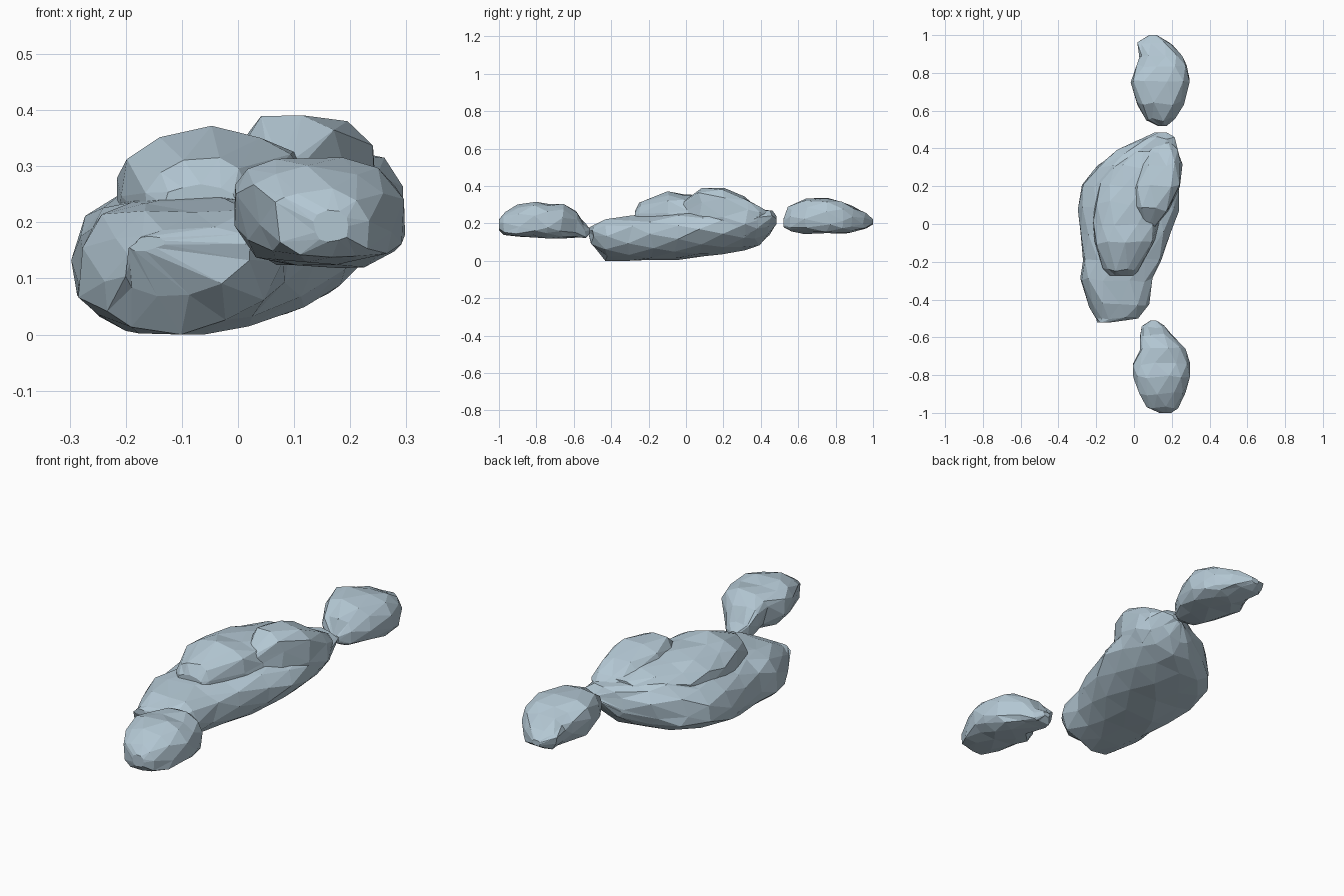
import bpy, bmesh, math, random

random.seed(7)
stone = bpy.data.materials.new("pale_blue_grey_stone")
stone.diffuse_color = (0.45, 0.57, 0.65, 1)


def spow(v, p):
    return math.copysign(abs(v) ** p, v)


def rock(name, sections, n=12, tilt=0.0, jitter=0.008, top=0.75, under=0.75, shear=0.0):
    """Loft rough rounded sections (y, left, right, bottom, top) into a faceted rock."""
    bm = bmesh.new()
    rings = []
    for i, (y, xl, xr, zb, zt) in enumerate(sections):
        edge = i in (0, len(sections) - 1)
        j = jitter * (0.4 if edge else 1)
        ring = []
        for k in range(n):
            a = 2 * math.pi * (k + 0.5 * (i % 2)) / n
            p = top if math.sin(a) >= 0 else under
            c, s = spow(math.cos(a), p), spow(math.sin(a), p)
            x = (xl + xr) / 2 + (xr - xl) / 2 * c + random.uniform(-j, j)
            x += shear * min(s, 0)
            z = (zb + zt) / 2 + (zt - zb) / 2 * s + random.uniform(-j, j)
            z += tilt * c * (1 - abs(s)) * (0 if edge else 1)
            yy = y + (0 if edge else random.uniform(-1.8 * j, 1.8 * j))
            ring.append(bm.verts.new((x, yy, max(z, 0))))
        rings.append(ring)
    # Staggered rings give triangular facets
    for i in range(len(rings) - 1):
        a, b = rings[i], rings[i + 1]
        for k in range(n):
            m = (k + 1) % n
            if i % 2 == 0:
                bm.faces.new((a[k], a[m], b[k]))
                bm.faces.new((a[m], b[m], b[k]))
            else:
                bm.faces.new((a[k], a[m], b[m]))
                bm.faces.new((a[k], b[m], b[k]))
    bm.faces.new(rings[0])
    bm.faces.new(rings[-1])
    bmesh.ops.recalc_face_normals(bm, faces=bm.faces)
    me = bpy.data.meshes.new(name)
    bm.to_mesh(me)
    bm.free()
    me.materials.append(stone)
    ob = bpy.data.objects.new(name, me)
    bpy.context.collection.objects.link(ob)
    return ob


def merge(base, part):
    """Weld a lump onto the base rock, then drop the helper."""
    mod = base.modifiers.new("weld", 'BOOLEAN')
    mod.operation, mod.solver, mod.object = 'UNION', 'EXACT', part
    bpy.context.view_layer.objects.active = base
    bpy.ops.object.modifier_apply(modifier=mod.name)
    bpy.data.objects.remove(part, do_unlink=True)


# Large middle rock: wide base, narrowing underneath
main = rock("main_rock", [
    (-0.522, -.18, -.13, .15, .175), (-0.495, -.20, .03, .07, .195),
    (-0.43, -.23, .075, .005, .225), (-0.30, -.285, .105, .0, .245),
    (-0.18, -.275, .15, .0, .25), (-0.05, -.29, .205, .005, .262),
    (0.08, -.305, .235, .025, .275), (0.20, -.27, .25, .035, .285),
    (0.30, -.205, .25, .05, .29), (0.38, -.10, .245, .085, .285),
    (0.45, .03, .22, .135, .268), (0.485, .13, .17, .20, .235)],
    tilt=0.02, under=0.92, shear=0.03)

# Left dome on top of the base, running back into the ridge
dome = rock("upper_dome", [
    (-0.272, -.13, .00, .20, .265), (-0.245, -.17, .03, .15, .315),
    (-0.10, -.212, .11, .13, .372), (0.0, -.22, .14, .12, .352),
    (0.11, -.215, .16, .12, .345), (0.21, -.18, .18, .13, .338),
    (0.30, -.115, .18, .14, .322), (0.385, -.01, .17, .18, .285)], top=0.82)
merge(main, dome)

# Right ridge on top of the base, fading into the back end
ridge = rock("upper_ridge", [
    (-0.02, .05, .11, .20, .315), (0.08, .00, .19, .14, .393),
    (0.20, -.01, .25, .10, .383), (0.32, .03, .253, .12, .345),
    (0.385, .06, .235, .15, .29), (0.44, .09, .19, .19, .265)], n=11)
merge(main, ridge)

# Small floating rock in front
rock("front_rock", [
    (-1.0, .135, .195, .165, .22), (-0.97, .07, .235, .135, .26),
    (-0.90, .03, .275, .128, .298), (-0.81, .0, .295, .123, .315),
    (-0.74, -.01, .30, .12, .308), (-0.665, .035, .272, .12, .30),
    (-0.59, .025, .20, .122, .26), (-0.54, .045, .16, .125, .205),
    (-0.512, .085, .12, .145, .17)], n=11, tilt=-0.035, jitter=0.006)

# Small floating rock behind
rock("back_rock", [
    (0.52, .125, .175, .18, .22), (0.555, .06, .22, .155, .285),
    (0.64, .01, .27, .146, .332), (0.76, -.022, .302, .143, .34),
    (0.84, .01, .285, .15, .318), (0.89, .025, .255, .155, .292),
    (0.955, .02, .20, .17, .258), (1.0, .08, .12, .195, .222)],
    n=11, tilt=-0.02, jitter=0.006)
